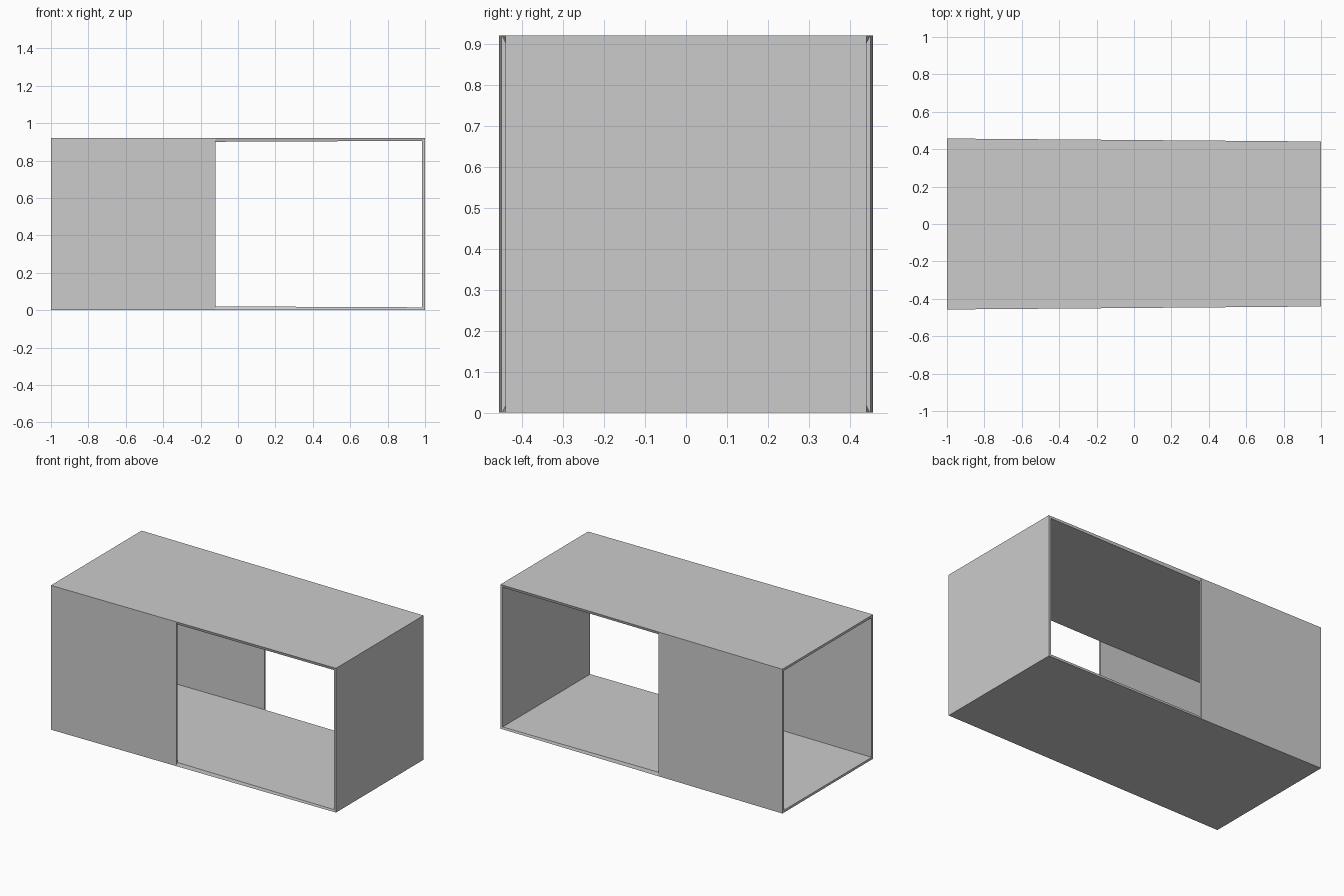
import bpy, bmesh

if "Cube" in bpy.data.objects:
    bpy.data.objects.remove(bpy.data.objects["Cube"])

# (x, half width) at the open end, the wall edge and the closed end
STATIONS = [(-1.0, 0.457), (-0.12, 0.450), (1.0, 0.441)]
Z0, Z1 = 0.0, 0.92
THICK = 0.015

bm = bmesh.new()
rings = [[bm.verts.new((x, y, z)) for y, z in ((-w, Z0), (w, Z0), (w, Z1), (-w, Z1))]
         for x, w in STATIONS]

# floor, back wall, ceiling and front wall; the side walls stop at the second station
for i in range(2):
    a, b = rings[i], rings[i + 1]
    for k in range(4):
        if i == 1 and k in (1, 3):
            continue
        n = (k + 1) % 4
        bm.faces.new((a[k], a[n], b[n], b[k]))

# closed end
bm.faces.new(rings[2])

bm.normal_update()
bmesh.ops.recalc_face_normals(bm, faces=bm.faces[:])
# make the ceiling face up so the panels all face outward
bm.normal_update()
if any(f.normal.z < -0.5 and f.calc_center_median().z > 0.5 for f in bm.faces):
    bmesh.ops.reverse_faces(bm, faces=bm.faces[:])

mesh = bpy.data.meshes.new("cabinet_shell")
bm.to_mesh(mesh)
bm.free()
shell = bpy.data.objects.new("cabinet_shell", mesh)
bpy.context.collection.objects.link(shell)

# panel thickness, grown inward
mod = shell.modifiers.new("panel_thickness", 'SOLIDIFY')
mod.thickness = THICK
mod.offset = -1
mod.use_even_offset = True
